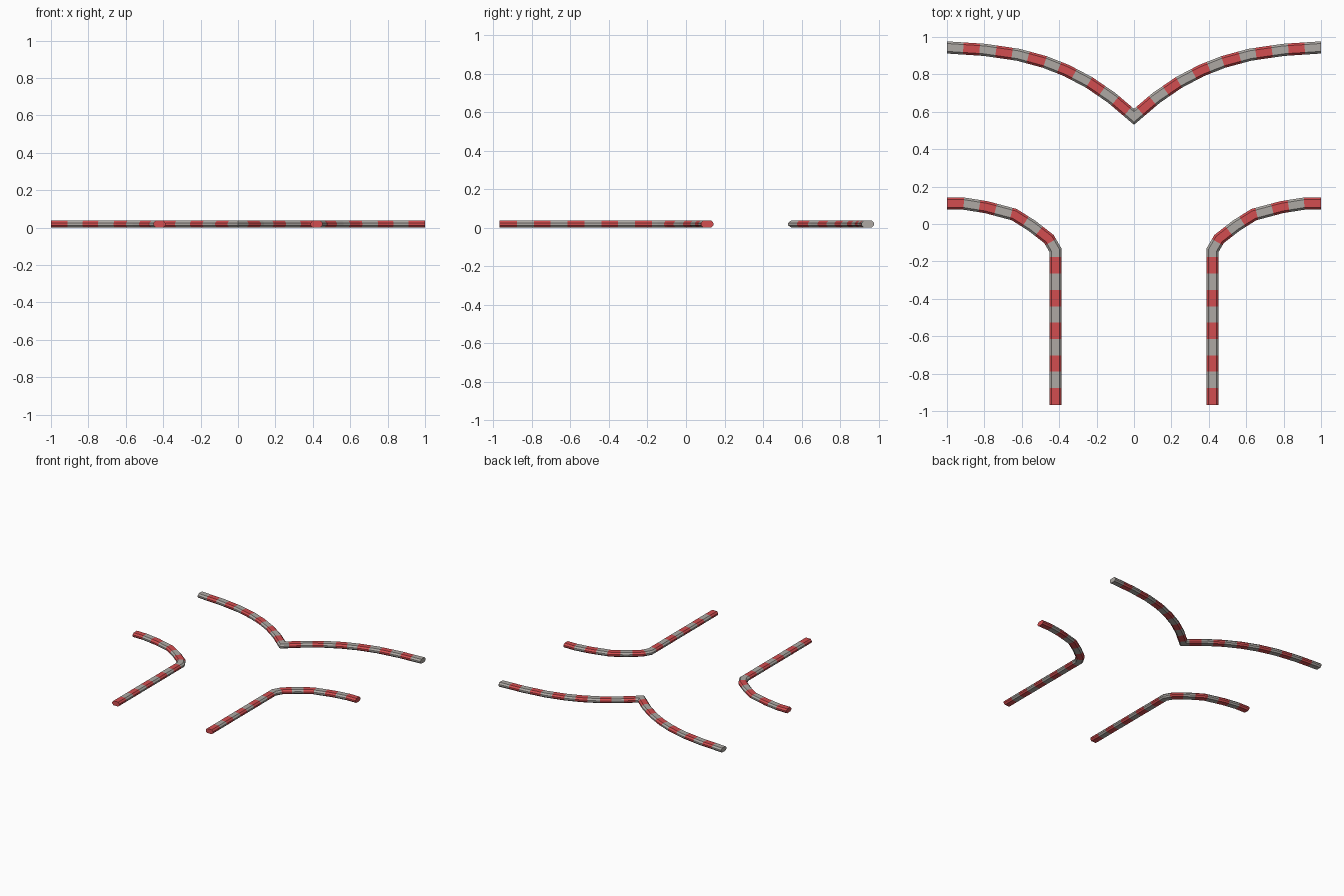
import bpy, bmesh
from mathutils import Vector

if "Cube" in bpy.data.objects:
    bpy.data.objects.remove(bpy.data.objects["Cube"])


def material(name, rgb):
    m = bpy.data.materials.new(name)
    m.diffuse_color = (*rgb, 1)
    m.use_nodes = True
    m.node_tree.nodes["Principled BSDF"].inputs["Base Color"].default_value = m.diffuse_color
    return m


GREY = material("warm grey", (0.42, 0.395, 0.37))
RED = material("kerb red", (0.65, 0.075, 0.08))
STRIPE = 0.0875

# rounded, flattened cross-section: sideways offset, height
SECTION = [(0.0325, 0.012), (0.0325, 0.024), (0.021, 0.037), (-0.021, 0.037),
           (-0.0325, 0.024), (-0.0325, 0.012), (-0.021, 0.001), (0.021, 0.001)]


def side(a, b):
    d = (b - a).normalized()
    return Vector((-d.y, d.x))


def stations(points):
    """Path corners plus stripe cuts: (position, mitre vector, distance)."""
    out, run, last = [], 0.0, len(points) - 1
    for i, p in enumerate(points):
        if i == 0:
            n = side(p, points[1])
            m = Vector((0, 1)) / n.y          # square cut at the outer end
        elif i == last:
            n = side(points[i - 1], p)
            # mitre on the centre plane, or plain square end
            m = Vector((0, 1)) / n.y if abs(p.x) < 1e-5 else n
        else:
            a, b = side(points[i - 1], p), side(p, points[i + 1])
            m = (a + b) / (1 + a.dot(b))
        out.append((p, m, run))
        if i < last:
            q = points[i + 1]
            length = (q - p).length
            k = int(run / STRIPE) + 1
            while k * STRIPE < run + length:
                t = k * STRIPE - run
                if 0.012 < t < length - 0.012:
                    out.append((p.lerp(q, t / length), side(p, q), k * STRIPE))
                k += 1
            run += length
    return out


def kerb(name, path, first):
    """Sweep the section along the path, striped by distance, then mirror."""
    st = stations([Vector(p) for p in path])
    bm = bmesh.new()
    rings = []
    for p, m, _ in st:
        rings.append([bm.verts.new((p.x + m.x * u, p.y + m.y * u, z)) for u, z in SECTION])
    count = len(SECTION)
    colour = first
    for i in range(len(st) - 1):
        colour = (int((st[i][2] + st[i + 1][2]) / 2 / STRIPE) + first) % 2
        for j in range(count):
            k = (j + 1) % count
            f = bm.faces.new((rings[i][j], rings[i][k], rings[i + 1][k], rings[i + 1][j]))
            f.material_index = colour
    bm.faces.new(rings[0]).material_index = first
    if abs(path[-1][0]) > 1e-5:
        bm.faces.new(rings[-1]).material_index = colour
    bmesh.ops.recalc_face_normals(bm, faces=bm.faces)
    me = bpy.data.meshes.new(name)
    bm.to_mesh(me)
    bm.free()
    me.materials.append(GREY)
    me.materials.append(RED)
    ob = bpy.data.objects.new(name, me)
    bpy.context.collection.objects.link(ob)
    mirror = ob.modifiers.new("mirror", 'MIRROR')
    mirror.use_clip = True
    return ob


# far kerb: two arcs meeting in a point at the centre
kerb("far_kerb", [(-1, 0.944), (-0.8, 0.931), (-0.62, 0.905), (-0.476, 0.866),
                  (-0.36, 0.82), (-0.24, 0.757), (-0.12, 0.675), (0, 0.573)], 0)

# near kerbs: curved corner running into a straight leg
kerb("near_kerbs", [(-1, 0.11), (-0.91, 0.109), (-0.79, 0.09), (-0.64, 0.05),
                    (-0.545, -0.01), (-0.455, -0.08), (-0.42, -0.14),
                    (-0.42, -0.967)], 1)
